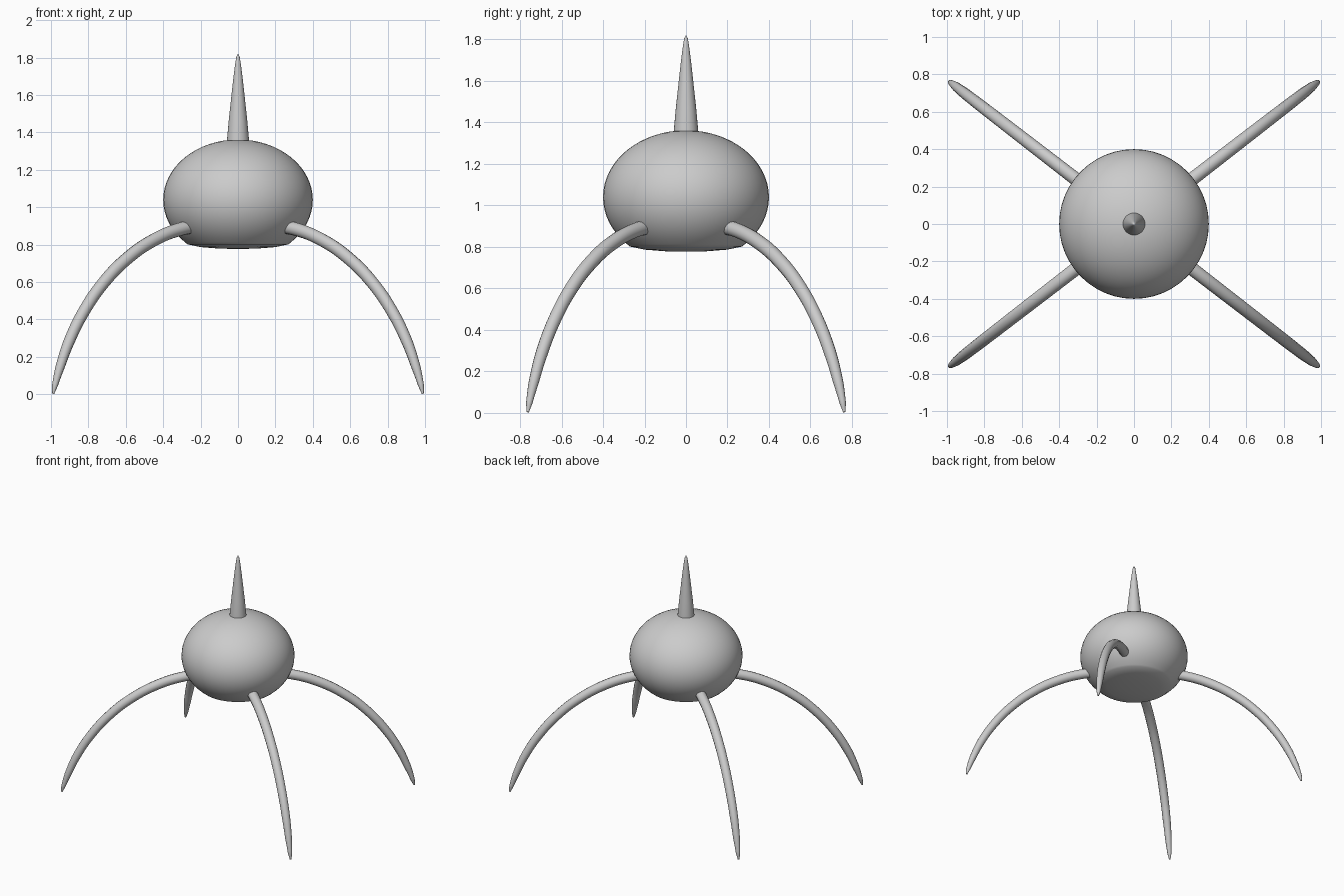
import bpy
import bmesh
import math

if "Cube" in bpy.data.objects:
    bpy.data.objects.remove(bpy.data.objects["Cube"])

grey = bpy.data.materials.new("plain grey")
grey.diffuse_color = (0.6, 0.6, 0.6, 1)
grey.use_nodes = True
grey.node_tree.nodes["Principled BSDF"].inputs["Base Color"].default_value = grey.diffuse_color


def finish(obj):
    obj.data.materials.clear()
    obj.data.materials.append(grey)
    bpy.ops.object.select_all(action='DESELECT')
    obj.select_set(True)
    bpy.context.view_layer.objects.active = obj
    bpy.ops.object.shade_smooth_by_angle(angle=math.radians(40))


def lathe(name, profile, steps):
    """Revolve (radius, z) points around the z axis."""
    bm = bmesh.new()
    verts = [bm.verts.new((r, 0, z)) for r, z in profile]
    edges = [bm.edges.new(pair) for pair in zip(verts, verts[1:])]
    bmesh.ops.spin(bm, geom=verts + edges, cent=(0, 0, 0), axis=(0, 0, 1),
                   angle=2 * math.pi, steps=steps, use_merge=False)
    bmesh.ops.remove_doubles(bm, verts=bm.verts, dist=0.0005)
    bmesh.ops.recalc_face_normals(bm, faces=bm.faces)
    mesh = bpy.data.meshes.new(name)
    bm.to_mesh(mesh)
    bm.free()
    obj = bpy.data.objects.new(name, mesh)
    bpy.context.collection.objects.link(obj)
    finish(obj)


def tube(name, points):
    """Sweep a round section along (x, y, z, radius) points."""
    curve = bpy.data.curves.new(name, 'CURVE')
    curve.dimensions = '3D'
    curve.bevel_depth = 1.0
    curve.bevel_resolution = 4
    curve.resolution_u = 6
    curve.use_fill_caps = True
    spline = curve.splines.new('BEZIER')
    spline.bezier_points.add(len(points) - 1)
    for bp, (x, y, z, r) in zip(spline.bezier_points, points):
        bp.co = (x, y, z)
        bp.radius = r
        bp.handle_left_type = bp.handle_right_type = 'AUTO'
    obj = bpy.data.objects.new(name, curve)
    bpy.context.collection.objects.link(obj)
    bpy.ops.object.select_all(action='DESELECT')
    obj.select_set(True)
    bpy.context.view_layer.objects.active = obj
    bpy.context.view_layer.update()
    bpy.ops.object.convert(target='MESH')
    finish(bpy.context.view_layer.objects.active)


# Squashed round body with a shallow, flattened underside
body = [(0, 0.777), (0.1, 0.779), (0.2, 0.787), (0.27, 0.802)]
for i in range(25):
    a = math.radians(-45 + 135 * i / 24)
    body.append((0.4 * math.cos(a) if i < 24 else 0, 1.04 + 0.322 * math.sin(a)))
lathe("body", body, 48)

# Tapering spike on top
spike = [(0, 1.25), (0.065, 1.25), (0.059, 1.36), (0.049, 1.47), (0.037, 1.58),
         (0.025, 1.69), (0.016, 1.76), (0.009, 1.805), (0, 1.822)]
lathe("spike", spike, 24)

# Four arched legs: (x, z, radius) along one leg, mirrored to each corner
leg = [(0.2, 0.9, 0.036), (0.30, 0.885, 0.036), (0.45, 0.825, 0.035),
       (0.60, 0.72, 0.034), (0.72, 0.595, 0.033), (0.82, 0.45, 0.032),
       (0.90, 0.29, 0.030), (0.95, 0.15, 0.025), (0.978, 0.05, 0.016),
       (0.988, 0.004, 0.006)]
for side, sx in (("right", 1), ("left", -1)):
    for end, sy in (("front", -1), ("back", 1)):
        tube(f"{end}_{side}_leg",
             [(sx * x, sy * 0.772 * x, z, r) for x, z, r in leg])
